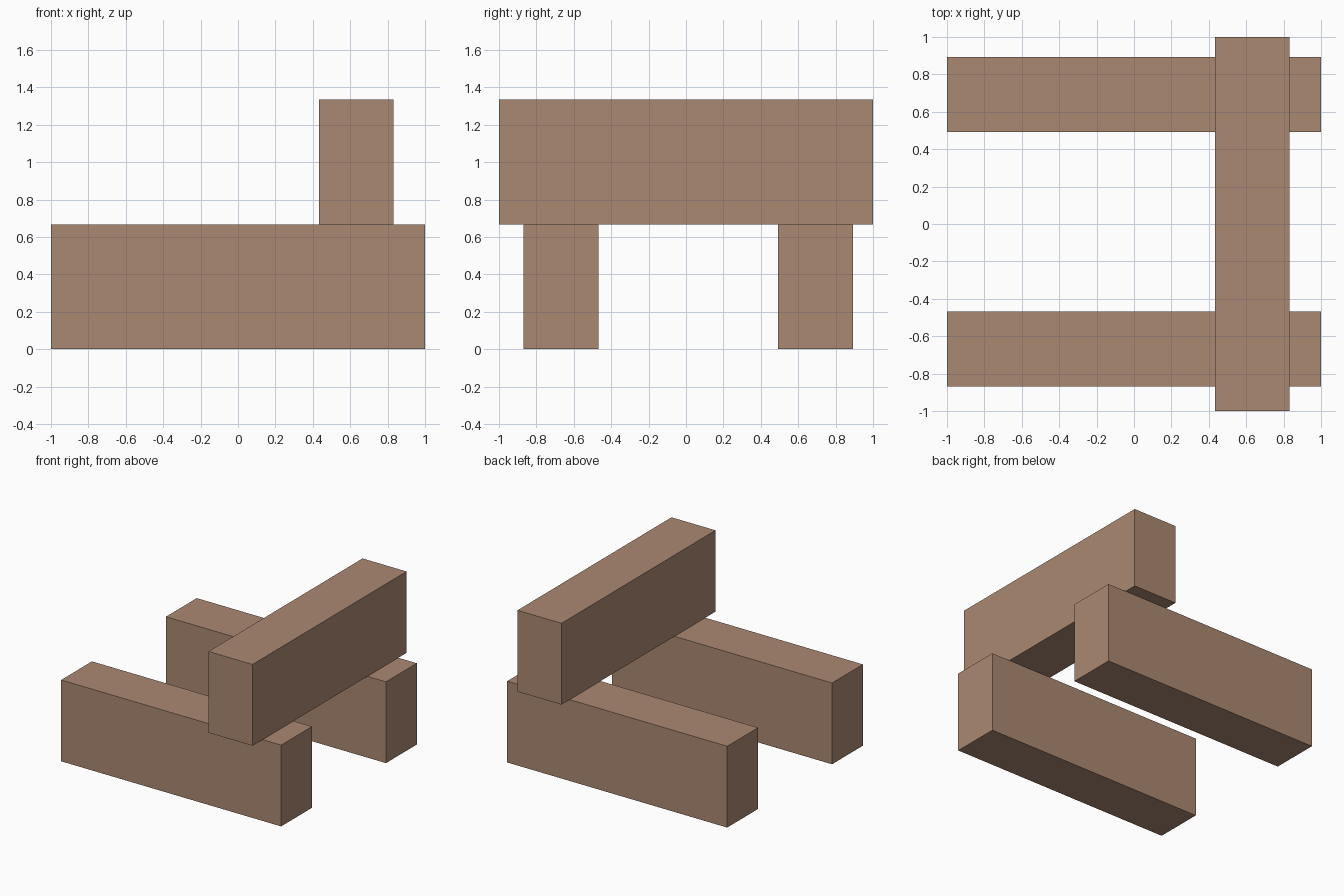
import bpy

if "Cube" in bpy.data.objects:
    bpy.data.objects.remove(bpy.data.objects["Cube"])

LENGTH, WIDTH, HEIGHT = 2.0, 0.4, 0.668

wood = bpy.data.materials.new("wood")
wood.diffuse_color = (0.41, 0.25, 0.17, 1.0)
wood.use_nodes = True
wood.node_tree.nodes["Principled BSDF"].inputs["Base Color"].default_value = wood.diffuse_color


def beam(name, size, centre):
    bpy.ops.mesh.primitive_cube_add(size=1, location=centre)
    obj = bpy.context.object
    obj.name = name
    obj.scale = size
    bpy.ops.object.transform_apply(location=False, rotation=False, scale=True)
    obj.data.materials.append(wood)
    return obj


# Two parallel beams on the ground
for name, y in (("front_beam", -0.668), ("back_beam", 0.693)):
    beam(name, (LENGTH, WIDTH, HEIGHT), (0, y, HEIGHT / 2))

# Beam lying across them near the right end
beam("cross_beam", (WIDTH, LENGTH, HEIGHT), (0.632, 0, HEIGHT * 1.5))
